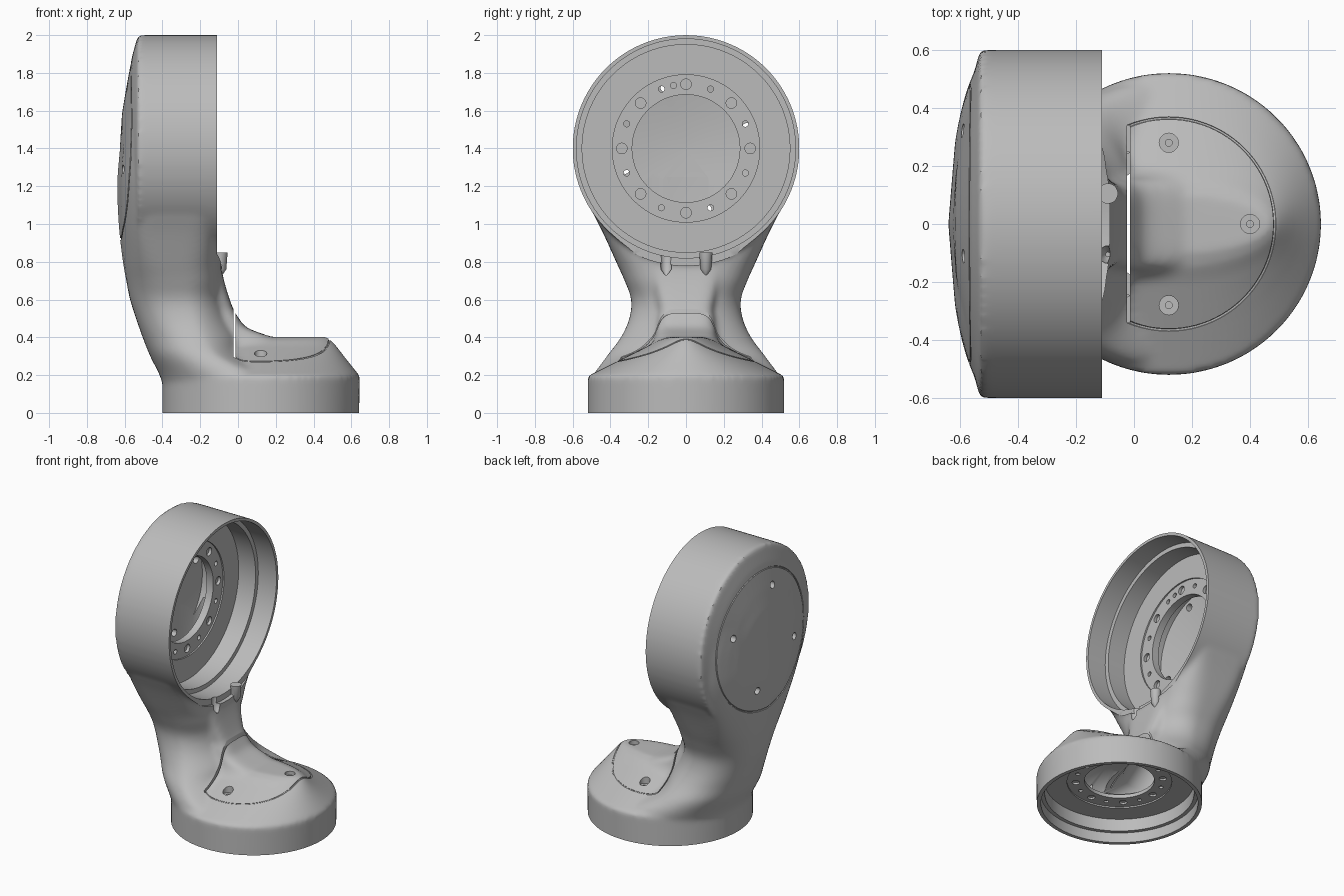
import bpy, bmesh
from math import cos, sin, pi, radians
from mathutils import Vector
from mathutils.bvhtree import BVHTree

cube = bpy.data.objects.get("Cube")
if cube:
    bpy.data.objects.remove(cube, do_unlink=True)

grey = bpy.data.materials.new("satin grey")
grey.use_nodes = True
grey.diffuse_color = (0.5, 0.5, 0.5, 1)
for node in grey.node_tree.nodes:
    if node.type == 'BSDF_PRINCIPLED':
        node.inputs["Base Color"].default_value = (0.5, 0.5, 0.5, 1)

HEAD = (0, 0, 1.4)      # centre of the upper joint, axis along x
BASE = (0.12, 0, 0)     # centre of the lower joint, axis along z


def loft(bm, rings, closed=False):
    """Skin a list of point rings; cap the ends unless the path is closed."""
    start = len(bm.faces)
    loops = [[bm.verts.new(p) for p in ring] for ring in rings]
    pairs = list(zip(loops, loops[1:]))
    if closed:
        pairs.append((loops[-1], loops[0]))
    for a, b in pairs:
        for i in range(len(a)):
            j = (i + 1) % len(a)
            bm.faces.new((a[i], a[j], b[j], b[i]))
    if not closed:
        bm.faces.new(loops[0])
        bm.faces.new(loops[-1])
    bm.faces.ensure_lookup_table()
    bmesh.ops.recalc_face_normals(bm, faces=bm.faces[start:])


def lathe(bm, profile, origin, axis, sides=96):
    """Turn (position, radius) pairs about an x or z axis through origin."""
    rings = []
    for h, r in profile:
        ring = []
        for i in range(sides):
            u, v = r * cos(2 * pi * i / sides), r * sin(2 * pi * i / sides)
            offset = (h, u, v) if axis == 'x' else (u, v, h)
            ring.append(Vector(origin) + Vector(offset))
        rings.append(ring)
    loft(bm, rings)


def section(z, back, front, width, mid, fpow=2.0, bpow=2.0, bulge=0.0, sides=96):
    """Horizontal outline: front and back halves of own squareness, domed back."""
    ring = []
    for i in range(sides):
        c, s = cos(2 * pi * i / sides), sin(2 * pi * i / sides)
        reach, e = (front - mid, 2 / fpow) if c > 0 else (mid - back, 2 / bpow)
        v = abs(s) ** e * (1 if s > 0 else -1)
        x = mid + reach * abs(c) ** e * (1 if c > 0 else -1)
        if c < 0:
            x -= bulge * (1 - v * v)
        ring.append((x, width * v, z))
    return ring


def smooth_rows(rows, steps=5):
    """Catmull-Rom interpolation between rows of section values."""
    out = []
    for i in range(len(rows) - 1):
        quad = list(zip(rows[max(i - 1, 0)], rows[i], rows[i + 1],
                        rows[min(i + 2, len(rows) - 1)]))
        for k in range(steps):
            t = k / steps
            out.append([b + 0.5 * t * (c - a + t * (2 * a - 5 * b + 4 * c - d
                        + t * (3 * (b - c) + d - a))) for a, b, c, d in quad])
    return out + [rows[-1]]


def tube(bm, path, up, radius=0.006, closed=False):
    rings = []
    n = len(path)
    for i, p in enumerate(path):
        if closed:
            ahead, behind = path[(i + 1) % n], path[i - 1]
        else:
            ahead, behind = path[min(i + 1, n - 1)], path[max(i - 1, 0)]
        t = (ahead - behind).normalized()
        side = t.cross(up).normalized()
        normal = side.cross(t)
        rings.append([p + radius * (cos(k * pi / 3) * side + sin(k * pi / 3) * normal)
                      for k in range(6)])
    loft(bm, rings, closed)


def make(bm, name):
    mesh = bpy.data.meshes.new(name)
    bm.to_mesh(mesh)
    bm.free()
    mesh.materials.append(grey)
    obj = bpy.data.objects.new(name, mesh)
    bpy.context.collection.objects.link(obj)
    return obj


def activate(obj):
    bpy.ops.object.select_all(action='DESELECT')
    obj.select_set(True)
    bpy.context.view_layer.objects.active = obj


def apply(obj, kind, **settings):
    mod = obj.modifiers.new(kind.lower(), kind)
    for key, value in settings.items():
        setattr(mod, key, value)
    activate(obj)
    bpy.ops.object.modifier_apply(modifier=mod.name)


def cut(obj, bm):
    cutter = make(bm, "cutter")
    cutter.hide_render = True
    apply(obj, 'BOOLEAN', operation='DIFFERENCE', solver='EXACT', object=cutter)
    bpy.data.objects.remove(cutter, do_unlink=True)


# Outer body: domed head drum, neck, front web and humped base, blended together
bm = bmesh.new()
lathe(bm, [(-0.05, 0.6), (-0.53, 0.6), (-0.56, 0.49), (-0.59, 0.33),
           (-0.615, 0.18), (-0.625, 0.01)], HEAD, 'x')
neck = [(0.05, -0.39, 0.45, 0.50, 0.12, 2, 2, 0),
        (0.13, -0.395, 0.45, 0.50, 0.12, 2, 2, 0),
        (0.20, -0.415, 0.30, 0.49, 0.04, 2, 2, 0),
        (0.30, -0.455, 0.06, 0.42, -0.12, 1.7, 2.1, 0.01),
        (0.40, -0.465, 0.02, 0.345, -0.20, 1.7, 2.4, 0.04),
        (0.50, -0.475, -0.04, 0.30, -0.25, 1.8, 3, 0.065),
        (0.60, -0.495, -0.07, 0.29, -0.28, 2, 3.5, 0.077),
        (0.70, -0.515, -0.08, 0.325, -0.30, 2.5, 4, 0.077),
        (0.80, -0.53, -0.09, 0.37, -0.33, 3.2, 5, 0.08),
        (0.95, -0.545, -0.10, 0.438, -0.35, 5, 7, 0.083),
        (1.08, -0.55, -0.11, 0.503, -0.35, 8, 8, 0.087),
        (1.20, -0.55, -0.11, 0.555, -0.35, 8, 8, 0.09),
        (1.30, -0.55, -0.11, 0.575, -0.35, 8, 8, 0.085),
        (1.45, -0.55, -0.11, 0.575, -0.35, 8, 8, 0.07),
        (1.60, -0.545, -0.11, 0.54, -0.35, 8, 8, 0.055)]
loft(bm, [section(*row) for row in smooth_rows(neck)])
web = [(0.30, -0.3, 0.30, 0.21, -0.2, 5),
       (0.36, -0.3, 0.25, 0.19, -0.2, 5),
       (0.40, -0.3, 0.18, 0.165, -0.2, 5),
       (0.45, -0.3, 0.05, 0.16, -0.2, 5),
       (0.50, -0.3, 0.005, 0.155, -0.2, 5),
       (0.55, -0.3, -0.025, 0.15, -0.2, 5),
       (0.65, -0.3, -0.06, 0.17, -0.2, 5),
       (0.75, -0.3, -0.085, 0.20, -0.2, 5),
       (0.85, -0.3, -0.10, 0.22, -0.2, 5)]
loft(bm, [section(*row) for row in smooth_rows(web)])
base = [(-0.08, -0.4, 0.64, 0.52, 0.12),
        (0.195, -0.4, 0.645, 0.52, 0.12),
        (0.27, -0.33, 0.585, 0.37, 0.12),
        (0.315, -0.28, 0.55, 0.28, 0.12),
        (0.355, -0.25, 0.52, 0.20, 0.12),
        (0.385, -0.25, 0.495, 0.15, 0.12),
        (0.402, -0.25, 0.47, 0.10, 0.12)]
loft(bm, [section(*row) for row in base])
body = make(bm, "arm_link_body")
apply(body, 'REMESH', mode='VOXEL', voxel_size=0.016)
apply(body, 'SMOOTH', factor=0.5, iterations=7)

# Surface paths for the seams of the base cover and the rear cap
tree = BVHTree.FromObject(body, bpy.context.evaluated_depsgraph_get())
cover_path, cap_path = [], []
for i in range(61):
    a = radians(-112.5 + 225 * i / 60)
    hit = tree.ray_cast(Vector((0.12 + 0.365 * cos(a), 0.365 * sin(a), 1)), Vector((0, 0, -1)))[0]
    if hit:
        cover_path.append(hit)
for i in range(90):
    a = 2 * pi * i / 90
    hit = tree.ray_cast(Vector((-2, 0.48 * cos(a), 1.385 + 0.465 * sin(a))), Vector((1, 0, 0)))[0]
    if hit:
        cap_path.append(hit)

# Stepped joint cavities, with flat trims on the head opening and underside
bm = bmesh.new()
lathe(bm, [(0.1, 0.62), (-0.11, 0.62), (-0.11, 0.58), (-0.25, 0.58), (-0.25, 0.55),
           (-0.38, 0.55), (-0.38, 0.39), (-0.39, 0.39), (-0.39, 0.285), (-0.44, 0.285),
           (-0.44, 0.38), (-0.54, 0.38), (-0.57, 0.2), (-0.58, 0.02)], HEAD, 'x')
lathe(bm, [(-0.3, 0.8), (0, 0.8), (0, 0.495), (0.07, 0.495), (0.07, 0.47),
           (0.155, 0.47), (0.155, 0.33), (0.165, 0.33), (0.165, 0.22), (0.19, 0.22),
           (0.19, 0.3), (0.25, 0.27), (0.32, 0.15)], BASE, 'z')
cut(body, bm)

# Hollow channel running through the neck between the two joints
bm = bmesh.new()
channel = [(0.23, -0.33, 0.20, 0.28, -0.05),
           (0.35, -0.43, 0.00, 0.25, -0.20),
           (0.50, -0.48, -0.08, 0.22, -0.28),
           (0.60, -0.51, -0.14, 0.21, -0.30),
           (0.70, -0.53, -0.28, 0.24, -0.42),
           (0.80, -0.55, -0.44, 0.28, -0.49),
           (1.00, -0.57, -0.44, 0.34, -0.49),
           (1.25, -0.575, -0.44, 0.36, -0.49)]
loft(bm, [section(*row) for row in channel])
cut(body, bm)

# Seam grooves
bm = bmesh.new()
tube(bm, cover_path, Vector((0, 0, 1)))
tube(bm, cap_path, Vector((1, 0, 0)), closed=True)
cut(body, bm)

# Holes, clip notches and the slit behind the base cover
bm = bmesh.new()


def hole(profile, x, y, z, axis):
    lathe(bm, profile, (x, y, z), axis, 20)


for k in range(8):
    big, small = radians(45 * k), radians(45 * k + 22.5)
    hole([(-0.37, 0.028), (-0.41, 0.028)], 0, 0.34 * cos(big), 1.4 + 0.34 * sin(big), 'x')
    hole([(-0.37, 0.016), (-0.46, 0.016)], 0, 0.34 * cos(small), 1.4 + 0.34 * sin(small), 'x')
    for a, r in ((big, 0.024), (small, 0.014)):
        hole([(0.1, r), (0.178, r)], 0.12 + 0.275 * cos(a), 0.275 * sin(a), 0, 'z')
hole([(-0.37, 0.016), (-0.41, 0.016)], 0, -0.066, 1.733, 'x')
for k in range(4):
    a = radians(19 + 90 * k)
    hole([(-0.75, 0.024), (-0.5, 0.024)], 0, 0.34 * cos(a), 1.4 + 0.34 * sin(a), 'x')
for x, y, seat in ((0.12, 0.28, 0.285), (0.12, -0.28, 0.285), (0.4, 0, 0.375)):
    hole([(0.6, 0.033), (seat, 0.033), (seat, 0.012), (0.185, 0.012)], x, y, 0, 'z')
for side in (-1, 1):
    hole([(0.73, 0.008), (0.76, 0.028), (0.85, 0.035)], -0.09, 0.105 * side, 0, 'z')
loft(bm, [[(-0.024, y, 0.275), (-0.014, y, 0.275), (-0.014, y, 0.7), (-0.024, y, 0.7)]
          for y in (-0.34, 0.34)])
cut(body, bm)

activate(body)
bpy.ops.object.shade_smooth_by_angle(angle=radians(35))
